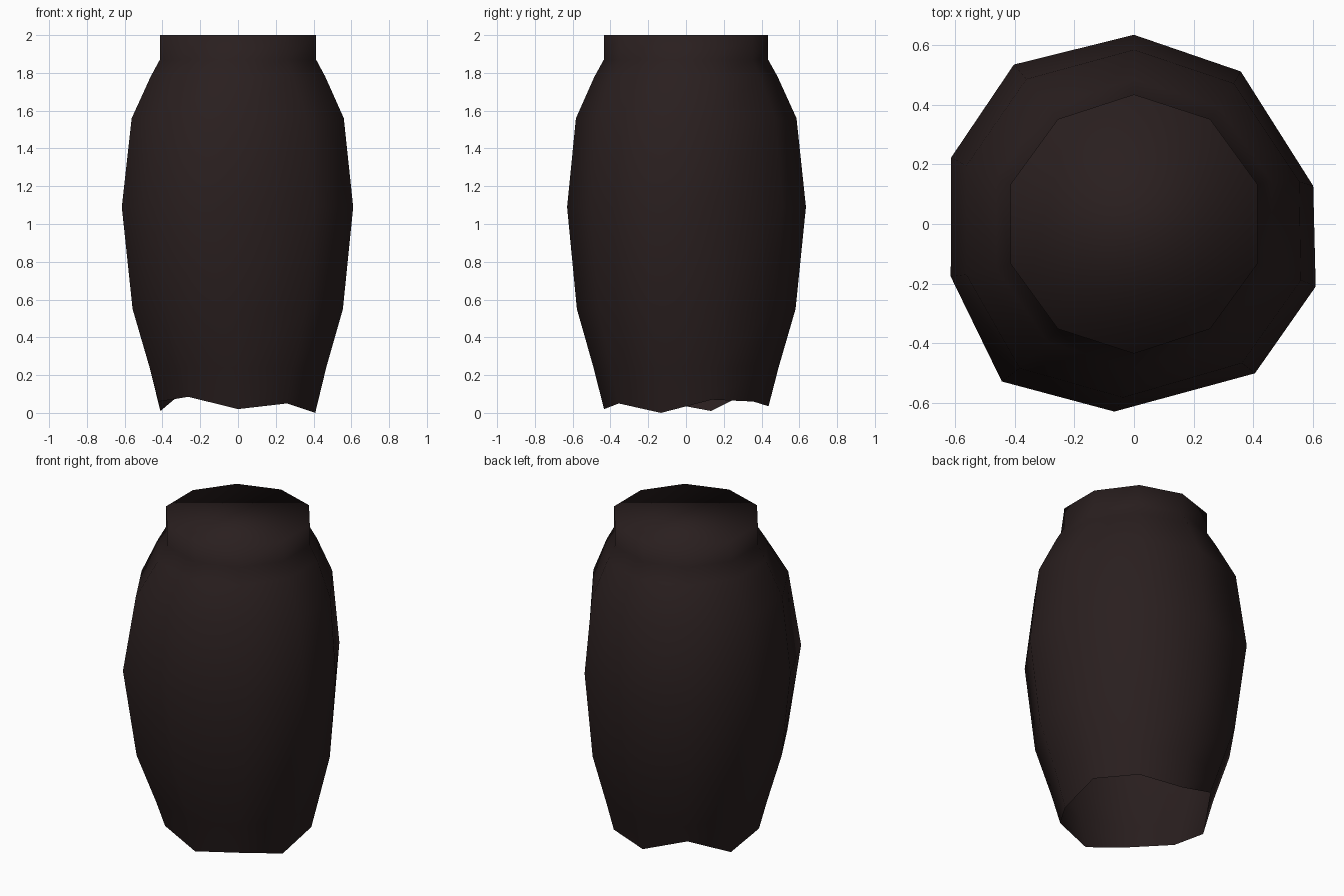
import bpy, bmesh, math

if "Cube" in bpy.data.objects:
    bpy.data.objects.remove(bpy.data.objects["Cube"])

SIDES = 10
# Widest ring, slightly irregular (degrees, radius)
belly = [(12, .615), (55, .625), (90, .635), (127, .67), (160, .653),
         (196, .64), (230, .69), (264, .633), (309, .645), (341, .645)]
# Uneven bottom edge heights, same order as the ring
foot_z = [.07, .06, .035, .13, .01, .06, .085, .02, .05, .0]

# Profile: radius, height, blend toward the irregular belly ring
profile = [(.43, .0, 0), (.49, .24, .15), (.58, .55, .6), (.635, 1.09, 1),
           (.585, 1.56, .6), (.485, 1.78, .1), (.435, 1.87, 0), (.435, 2.0, 0)]

bm = bmesh.new()


def ring(radius, height, blend=0, heights=None):
    verts = []
    for i, (deg, r) in enumerate(belly):
        base = 18 + 36 * i
        a = math.radians(base + (deg - base) * blend)
        rad = radius + (r - .635) * blend
        z = height
        if heights:
            z = heights[i]
            rad += .2 * z
        verts.append(bm.verts.new((rad * math.cos(a), rad * math.sin(a), z)))
    return verts


def bridge(low, high):
    for i in range(SIDES):
        j = (i + 1) % SIDES
        bm.faces.new((low[i], low[j], high[j], high[i]))


# Outer wall, open at the ragged bottom edge
rings = [ring(r, z, b, foot_z if k == 0 else None)
         for k, (r, z, b) in enumerate(profile)]
for low, high in zip(rings, rings[1:]):
    bridge(low, high)

# Flat top
bm.faces.new(rings[-1])

for f in bm.faces:
    f.smooth = True
mesh = bpy.data.meshes.new("barrel_body")
bm.to_mesh(mesh)
bm.free()

mat = bpy.data.materials.new("dark brown")
mat.diffuse_color = (.0225, .0135, .0135, 1)
mat.use_nodes = True
mat.node_tree.nodes["Principled BSDF"].inputs["Base Color"].default_value = mat.diffuse_color
mesh.materials.append(mat)
body = bpy.data.objects.new("barrel_body", mesh)
bpy.context.collection.objects.link(body)
